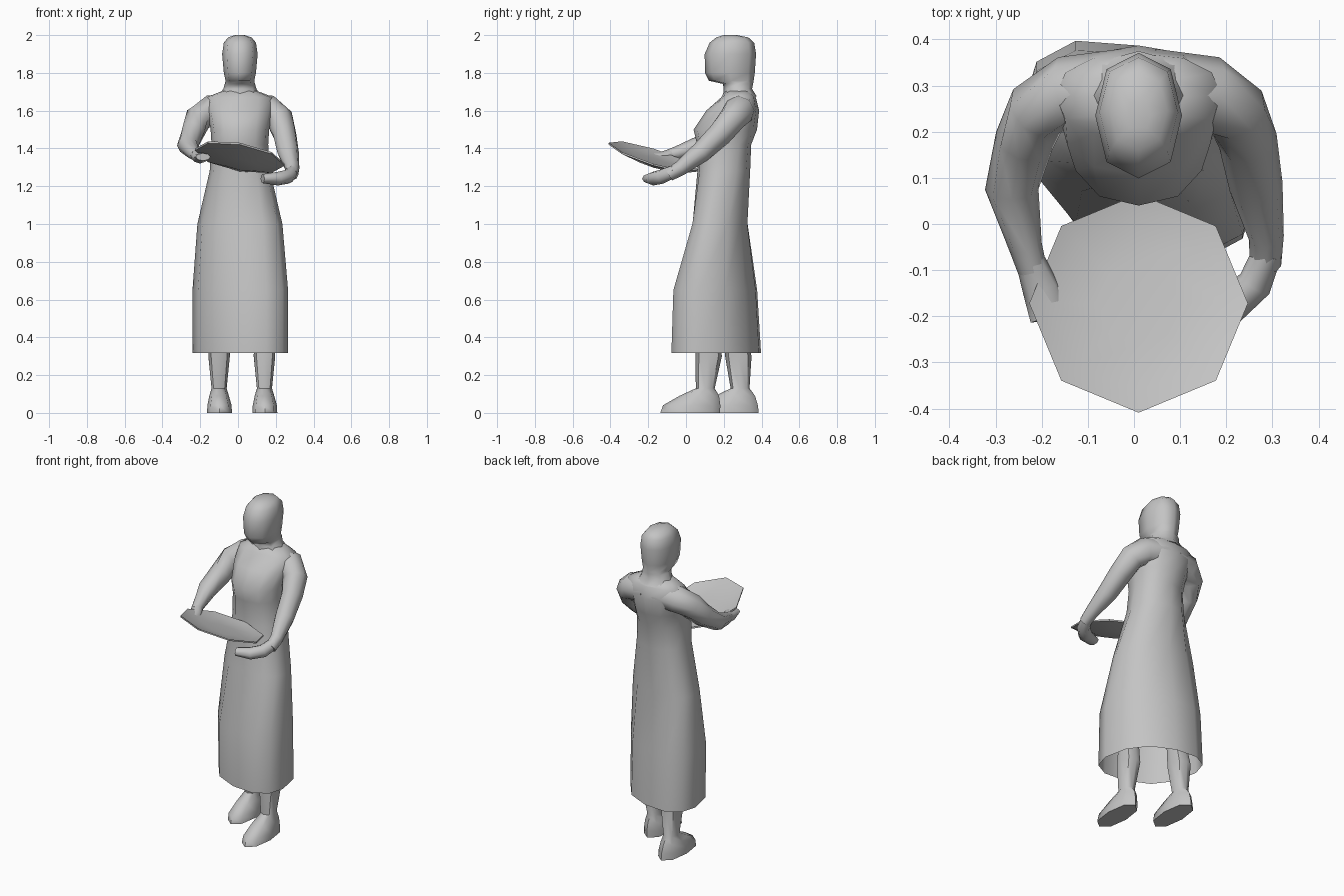
import bpy, bmesh, math
from mathutils import Vector

if "Cube" in bpy.data.objects:
    bpy.data.objects.remove(bpy.data.objects["Cube"])

grey = bpy.data.materials.new("stone grey")
grey.diffuse_color = (0.55, 0.55, 0.55, 1)
grey.use_nodes = True
grey.node_tree.nodes["Principled BSDF"].inputs["Base Color"].default_value = grey.diffuse_color


def loft(name, rings, cap_start=True, cap_end=True, angle=50):
    """Skin a list of equal-length point rings."""
    bm = bmesh.new()
    vs = [[bm.verts.new(p) for p in r] for r in rings]
    n = len(vs[0])
    for a, b in zip(vs, vs[1:]):
        for i in range(n):
            j = (i + 1) % n
            bm.faces.new((a[i], a[j], b[j], b[i]))
    if cap_start:
        bm.faces.new(vs[0][::-1])
    if cap_end:
        bm.faces.new(vs[-1])
    bmesh.ops.recalc_face_normals(bm, faces=bm.faces)
    me = bpy.data.meshes.new(name)
    bm.to_mesh(me)
    bm.free()
    me.materials.append(grey)
    ob = bpy.data.objects.new(name, me)
    bpy.context.collection.objects.link(ob)
    bpy.ops.object.select_all(action='DESELECT')
    ob.select_set(True)
    bpy.context.view_layer.objects.active = ob
    bpy.ops.object.shade_smooth_by_angle(angle=math.radians(angle))
    return ob


def flat_ring(cx, cy, rx, ry, z, n, skew=0, power=0.87):
    """Horizontal, slightly boxy ellipse; skew stretches it along a diagonal."""
    pts = []
    for k in range(n):
        a = 2 * math.pi * k / n
        c, s = math.cos(a), math.sin(a + skew)
        pts.append((cx + rx * math.copysign(abs(c) ** power, c),
                    cy + ry * math.copysign(abs(s) ** power, s), z))
    return pts


def tube(name, path, n=8):
    """Limb along a path of (x, y, z, side radius, up radius)."""
    pts = [Vector(p[:3]) for p in path]
    rings = []
    for i, p in enumerate(path):
        d = (pts[min(i + 1, len(pts) - 1)] - pts[max(i - 1, 0)]).normalized()
        side = d.cross(Vector((0, 0, 1))).normalized()
        up = side.cross(d)
        rings.append([pts[i] + side * p[3] * math.cos(2 * math.pi * k / n)
                      + up * p[4] * math.sin(2 * math.pi * k / n) for k in range(n)])
    return loft(name, rings, angle=60)


# Long dress, open at the hem, the skirt stretched by the stride
dress = [(.012, .16, .253, .24, .318, -.36), (.012, .155, .253, .225, .65, -.34),
         (.01, .18, .225, .15, 1.0, -.28), (.01, .20, .16, .14, 1.28, -.08),
         (.01, .202, .15, .143, 1.42, 0), (.01, .208, .155, .168, 1.5, 0),
         (.01, .247, .175, .14, 1.6, 0), (.01, .278, .18, .092, 1.67, 0),
         (.01, .275, .09, .07, 1.705, 0)]
loft("dress", [flat_ring(*d[:5], 12, d[5]) for d in dress], cap_start=False, angle=70)

# Covered head and neck
head = [(.01, .285, .115, .09, 1.675), (.01, .275, .088, .075, 1.715),
        (.01, .275, .08, .08, 1.742),
        (.01, .240, .076, .118, 1.758), (.01, .232, .085, .132, 1.80),
        (.01, .235, .094, .136, 1.90), (.01, .243, .085, .118, 1.96),
        (.01, .245, .062, .085, 1.988), (.01, .235, .025, .035, 2.0)]
loft("head", [flat_ring(*r, 8) for r in head], angle=70)

# Arms, bent forward to hold the plate
tube("right_arm", [(.04, .292, 1.615, .088, .08), (.165, .282, 1.60, .082, .082),
                   (.222, .245, 1.555, .07, .076), (.247, .18, 1.475, .064, .066),
                   (.265, .08, 1.38, .058, .056), (.287, -.03, 1.295, .038, .04),
                   (.285, -.09, 1.26, .034, .034)])
tube("right_hand", [(.29, -.06, 1.28, .032, .034), (.262, -.13, 1.25, .038, .038),
                    (.21, -.175, 1.24, .042, .036), (.13, -.20, 1.24, .034, .024)])
tube("left_arm", [(-.02, .292, 1.615, .088, .08), (-.145, .282, 1.60, .082, .082),
                  (-.21, .245, 1.56, .07, .076), (-.238, .18, 1.49, .064, .066),
                  (-.265, .075, 1.415, .058, .052), (-.235, -.05, 1.375, .036, .036),
                  (-.22, -.10, 1.362, .032, .03)])
tube("left_hand", [(-.225, -.08, 1.368, .032, .03), (-.20, -.14, 1.35, .042, .03),
                   (-.185, -.205, 1.355, .04, .02)])

# Legs with feet, the right one stepping forward
leg = [(.14, .12, .05, .05, .5), (.14, .12, .057, .07, .3),
       (.14, .102, .04, .05, .13), (.14, .07, .052, .105, .09),
       (.142, .03, .064, .152, .04), (.142, .022, .066, .158, 0)]
for name, dx, dy, lean in (("right_leg", 0, 0, 0), ("left_leg", -.24, .205, .16)):
    loft(name, [flat_ring(x + dx, y + dy - lean * z, rx, ry, z, 8)
                for x, y, rx, ry, z in leg])

# Tilted eight-sided plate: underside, rim, shallow dished top
rings = []
for r, h in ((.10, -.04), (.237, -.006), (.237, .004), (.19, -.012), (.09, -.02)):
    ring = []
    for k in range(8):
        a = math.pi * k / 4
        x, y = r * math.cos(a), r * math.sin(a)
        ring.append((.01 + x, -.172 + y, 1.355 - .17 * x - .30 * y + h))
    rings.append(ring)
loft("plate", rings, angle=40)
